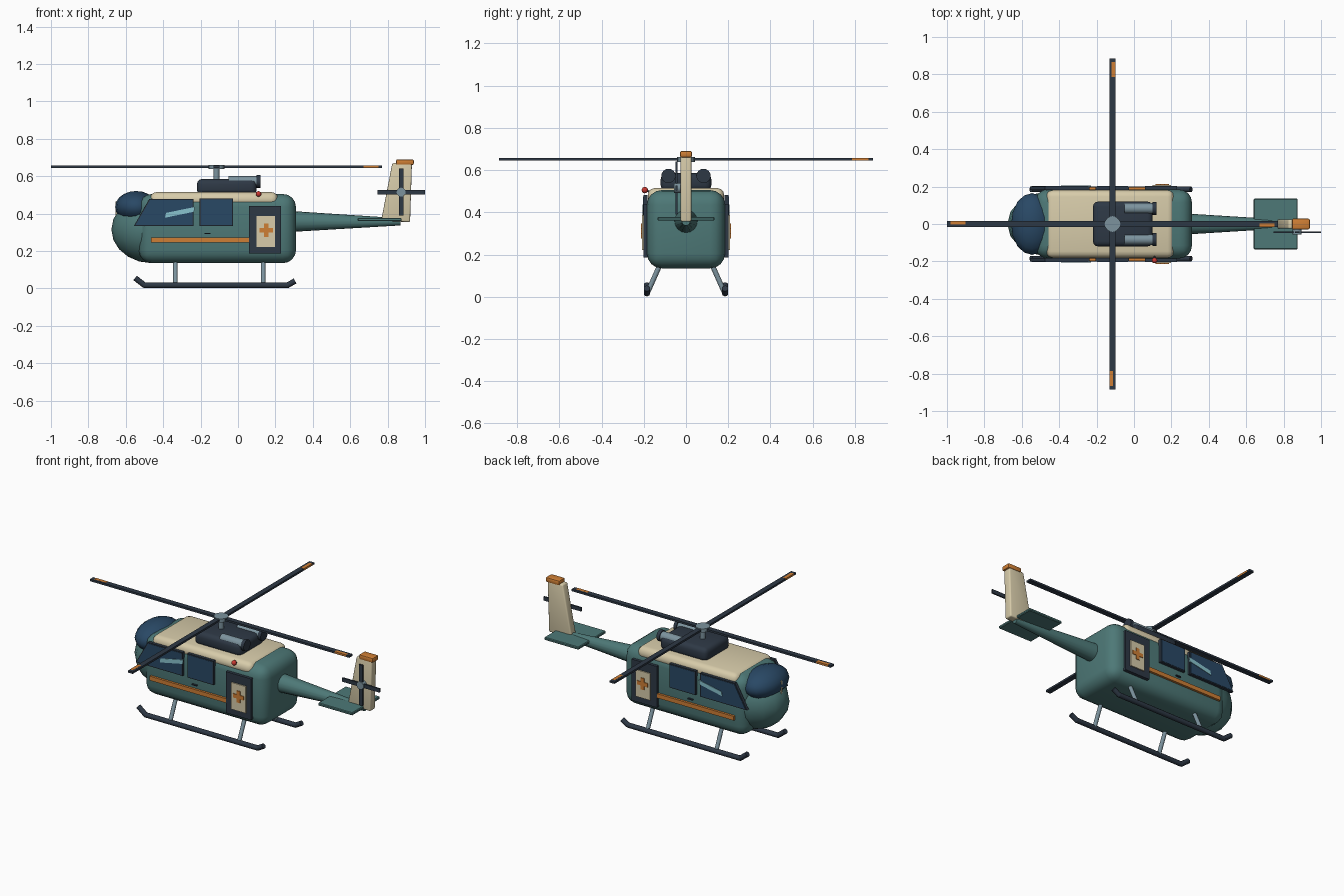
import bpy, bmesh, math
from mathutils import Vector

cube = bpy.data.objects.get("Cube")
if cube:
    bpy.data.objects.remove(cube, do_unlink=True)


def material(name, rgb):
    m = bpy.data.materials.new(name)
    m.use_nodes = True
    m.diffuse_color = (*rgb, 1)
    m.node_tree.nodes["Principled BSDF"].inputs["Base Color"].default_value = (*rgb, 1)
    return m


TEAL = material("teal paint", (.075, .19, .185))
CREAM = material("cream paint", (.68, .6, .4))
DARK = material("dark metal", (.027, .04, .06))
GLASS = material("blue glass", (.022, .065, .13))
ORANGE = material("orange paint", (.62, .21, .035))
STEEL = material("grey steel", (.2, .29, .34))
GLINT = material("pale cyan", (.25, .55, .62))
RED = material("red lamp", (.6, .04, .03))


def finish(ob, name, mat, bevel=0, segments=3):
    ob.name = name
    ob.data.materials.clear()
    ob.data.materials.append(mat)
    bpy.ops.object.select_all(action='DESELECT')
    ob.select_set(True)
    bpy.context.view_layer.objects.active = ob
    if bevel:
        mod = ob.modifiers.new("Bevel", 'BEVEL')
        mod.width, mod.segments = bevel, segments
        bpy.ops.object.modifier_apply(modifier=mod.name)
    bpy.ops.object.shade_smooth_by_angle(angle=math.radians(35))
    return ob


def box(name, mat, lo, hi, bevel=0, segments=3):
    lo, hi = Vector(lo), Vector(hi)
    bpy.ops.mesh.primitive_cube_add(size=1, location=(lo + hi) / 2)
    ob = bpy.context.object
    ob.scale = hi - lo
    bpy.ops.object.transform_apply(location=False, rotation=False, scale=True)
    return finish(ob, name, mat, bevel, segments)


def rod(name, mat, a, b, r1, r2=None, sides=16):
    a, b = Vector(a), Vector(b)
    bpy.ops.mesh.primitive_cone_add(vertices=sides, radius1=r1, radius2=r1 if r2 is None else r2,
                                    depth=(b - a).length, location=(a + b) / 2)
    ob = bpy.context.object
    ob.rotation_euler = (b - a).to_track_quat('Z', 'Y').to_euler()
    return finish(ob, name, mat)


def ball(name, mat, loc, size, segments=16, rings=10):
    bpy.ops.mesh.primitive_uv_sphere_add(segments=segments, ring_count=rings, radius=1, location=loc)
    ob = bpy.context.object
    ob.scale = size
    bpy.ops.object.transform_apply(location=False, rotation=False, scale=True)
    return finish(ob, name, mat)


def plate(name, mat, outline, y, thick, bevel=0):
    """Extrude an x-z outline along y, centred on y."""
    bm = bmesh.new()
    face = bm.faces.new([bm.verts.new((x, y - thick / 2, z)) for x, z in outline])
    side = bmesh.ops.extrude_face_region(bm, geom=[face])["geom"]
    bmesh.ops.translate(bm, vec=(0, thick, 0), verts=[v for v in side if isinstance(v, bmesh.types.BMVert)])
    bmesh.ops.recalc_face_normals(bm, faces=bm.faces)
    me = bpy.data.meshes.new(name)
    bm.to_mesh(me)
    bm.free()
    ob = bpy.data.objects.new(name, me)
    bpy.context.collection.objects.link(ob)
    return finish(ob, name, mat, bevel)


def rect(x0, z0, x1, z1):
    return [(x0, z0), (x1, z0), (x1, z1), (x0, z1)]


# Fuselage, nose, canopy and roof
box("fuselage", TEAL, (-.53, -.185, .135), (.31, .185, .505), .07, 4)
ball("nose", TEAL, (-.46, 0, .315), (.217, .172, .18))
ball("canopy", GLASS, (-.545, 0, .435), (.112, .165, .086))
divider = box("canopy_divider", CREAM, (-.655, -.006, .385), (-.645, .006, .465))
box("roof", CREAM, (-.47, -.181, .435), (.215, .181, .515), .035)

# Engine housing, exhausts and mast
box("engine_housing", DARK, (-.22, -.12, .5), (.1, .12, .585), .028)
for s in (-1, 1):
    y = s * .083
    rod("exhaust_pipe", STEEL, (-.05, y, .572), (.115, y, .572), .028)
    rod("exhaust_rim", DARK, (.1, y, .572), (.12, y, .572), .034)
rod("mast", STEEL, (-.115, 0, .57), (-.115, 0, .65), .016)
rod("rotor_hub", STEEL, (-.115, 0, .639), (-.115, 0, .661), .042)

# Main rotor blades with painted tips
for i in range(4):
    blade = box("rotor_blade", DARK, (.02, -.016, -.006), (.885, .016, .006))
    tip = box("blade_tip_band", ORANGE, (.785, -.0168, -.004), (.865, .004, .0065))
    for ob in (blade, tip):
        for v in ob.data.vertices:
            v.co += ob.location
        ob.location = (-.115, 0, .65)
        ob.rotation_euler.z = i * math.pi / 2

# Tail boom, stabilizer and fin
rod("tail_boom", TEAL, (.25, 0, .358), (.87, 0, .356), .058, .019)
box("stabilizer", TEAL, (.64, -.135, .36), (.875, .135, .377), .004, 1)
plate("tail_fin", CREAM, [(.765, .36), (.92, .355), (.93, .67), (.825, .67)], 0, .05, .008)
box("fin_cap", ORANGE, (.845, -.029, .66), (.94, .029, .69), .008, 2)

# Tail rotor
rod("tail_rotor_hub", STEEL, (.872, -.01, .515), (.872, -.056, .515), .024)
box("tail_blade_vertical", DARK, (.86, -.049, .39), (.884, -.04, .64))
box("tail_blade_horizontal", DARK, (.745, -.049, .503), (1, -.04, .527))

for s in (-1, 1):
    # Skids and struts
    path = [(-.55, .056), (-.5, .017), (.265, .017), (.305, .04)]
    points = [(x, s * .185, z) for x, z in path]
    for a, b in zip(points, points[1:]):
        rod("skid", DARK, a, b, .015, sides=12)
    for p in points[1:3]:
        ball("skid_joint", DARK, p, (.015, .015, .015), 12, 8)
    for x in (-.335, .135):
        rod("skid_strut", STEEL, (x, s * .182, .02), (x, s * .115, .17), .012, sides=12)

    # Side windows with frames
    plate("cockpit_window_frame", DARK, [(-.557, .333), (-.475, .478), (-.238, .478), (-.238, .333)], s * .192, .018)
    plate("cockpit_window", GLASS, [(-.547, .339), (-.471, .472), (-.244, .472), (-.244, .339)], s * .199, .008)
    plate("window_glint", GLINT, [(-.39, .378), (-.235, .41), (-.23, .436), (-.385, .404)], s * .203, .006)
    plate("cabin_window_frame", DARK, rect(-.205, .333, -.027, .481), s * .192, .018)
    plate("cabin_window", GLASS, rect(-.199, .339, -.033, .475), s * .199, .008)

    # Stripe, handle and rear door with a cross panel
    plate("side_stripe", ORANGE, rect(-.465, .245, .1, .271), s * .19, .018)
    plate("door_handle", DARK, rect(-.18, .291, -.148, .297), s * .188, .016)
    plate("rear_door", DARK, rect(.058, .186, .23, .44), s * .192, .02)
    plate("door_panel", CREAM, rect(.1, .222, .198, .387), s * .203, .012)
    plate("cross_upright", ORANGE, rect(.138, .276, .162, .348), s * .21, .006)
    plate("cross_bar", ORANGE, rect(.114, .3, .186, .324), s * .21, .0064)

# Beacon on one side
ball("beacon", RED, (.11, -.195, .505), (.015, .015, .015), 12, 8)
rod("beacon_arm", DARK, (.11, -.15, .49), (.11, -.19, .503), .005, sides=8)
